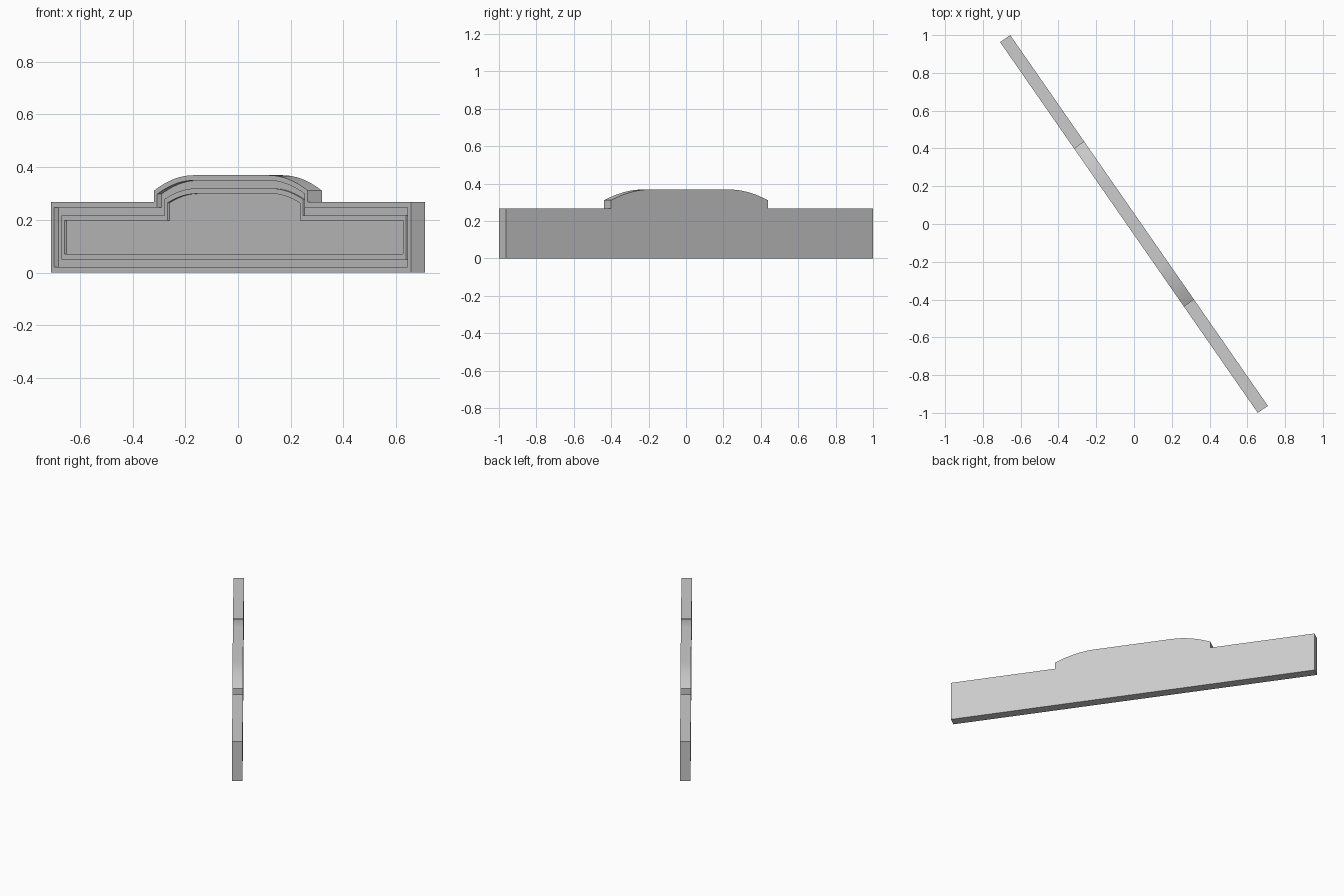
import bpy, bmesh, math
from mathutils import Vector, Matrix

cube = bpy.data.objects.get("Cube")
if cube:
    bpy.data.objects.remove(cube)

HALF_LENGTH, THICKNESS = 1.195, 0.065
RAIL_Z, SHOULDER_Z, CREST_Z = 0.267, 0.311, 0.369
BUMP_HALF, FLAT_HALF, ARC_STEPS = 0.51, 0.25, 8


def outline():
    """Counter-clockwise board outline with a raised, arched middle."""
    right = [(HALF_LENGTH, 0), (HALF_LENGTH, RAIL_Z), (BUMP_HALF, RAIL_Z)]
    for i in range(ARC_STEPS + 1):
        t = 1 - i / ARC_STEPS
        right.append((FLAT_HALF + (BUMP_HALF - FLAT_HALF) * t,
                      CREST_Z - (CREST_Z - SHOULDER_Z) * t * t))
    left = [(-u, z) for u, z in reversed(right)]
    return [Vector(p) for p in right + left]


def inset(points, distance):
    """Mitred inward offset of the outline."""
    result = []
    for i, p in enumerate(points):
        a = (p - points[i - 1]).normalized()
        b = (points[(i + 1) % len(points)] - p).normalized()
        na, nb = Vector((-a.y, a.x)), Vector((-b.y, b.x))
        result.append(p + (na + nb) * distance / (1 + na.dot(nb)))
    return result


# Grey stone colour
grey = bpy.data.materials.new("plain grey")
grey.use_nodes = True
colour = (0.6, 0.6, 0.6, 1)
grey.diffuse_color = colour
grey.node_tree.nodes["Principled BSDF"].inputs["Base Color"].default_value = colour

# Board: back edge, front rim, groove, moulding and sunken panel (inset, depth)
steps = [(0, THICKNESS), (0, 0), (0.02, 0), (0.02, 0.02),
         (0.05, 0.02), (0.05, 0.012), (0.07, 0.012), (0.07, 0.022)]
bm = bmesh.new()
base = outline()
loops = [[bm.verts.new((p.x, depth - THICKNESS / 2, p.y)) for p in inset(base, d)]
         for d, depth in steps]
count = len(base)
for outer, inner in zip(loops, loops[1:]):
    for i in range(count):
        j = (i + 1) % count
        bm.faces.new((outer[i], outer[j], inner[j], inner[i]))
bm.faces.new(loops[-1])
bm.faces.new(reversed(loops[0]))
bmesh.ops.recalc_face_normals(bm, faces=bm.faces)

# Turn the board diagonally across the floor
bm.transform(Matrix.Rotation(math.radians(-55.2), 4, "Z"))
mesh = bpy.data.meshes.new("panelled_board")
bm.to_mesh(mesh)
bm.free()
mesh.materials.append(grey)
board = bpy.data.objects.new("panelled_board", mesh)
bpy.context.collection.objects.link(board)

# Smooth the arch, keep the moulding crisp
bpy.ops.object.select_all(action="DESELECT")
board.select_set(True)
bpy.context.view_layer.objects.active = board
bpy.ops.object.shade_smooth_by_angle(angle=math.radians(20))
